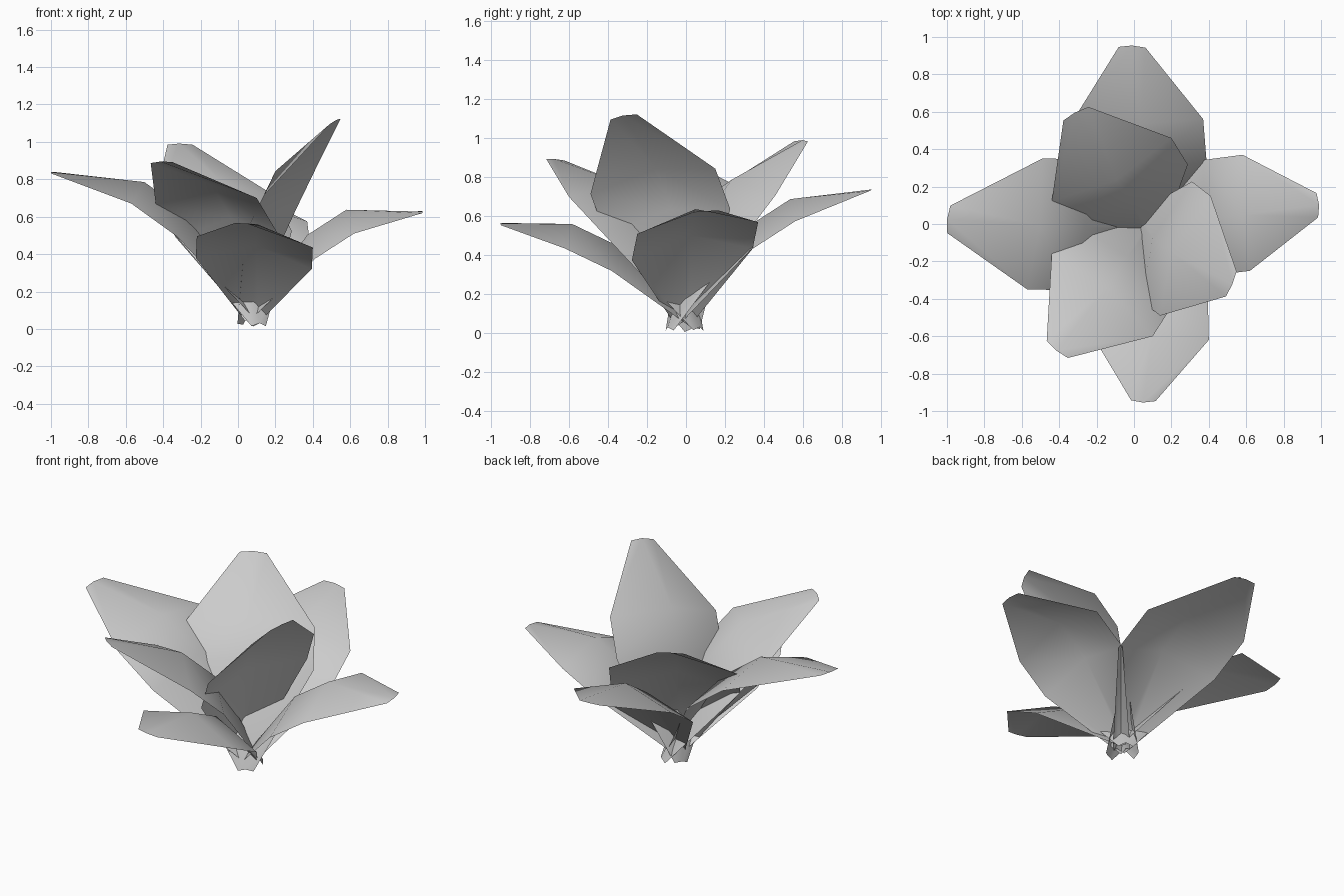
import bpy
from mathutils import Vector as V

cube = bpy.data.objects.get("Cube")
if cube:
    bpy.data.objects.remove(cube, do_unlink=True)

# One matte grey for the whole flower
grey = bpy.data.materials.new("petal_grey")
grey.use_nodes = True
grey.diffuse_color = (0.6, 0.6, 0.6, 1)
grey.node_tree.nodes["Principled BSDF"].inputs["Base Color"].default_value = (0.6, 0.6, 0.6, 1)


def petal(name, shoulder, half, tip, overlap, root_height):
    """Ridged sheet: narrow base, two wide rows and a blunt tip.
    shoulder = middle of the widest row, half = half its width as a vector,
    overlap = how far the base reaches past the flower's centre."""
    shoulder, half, tip = V(shoulder), V(half), V(tip)
    normal = half.cross(tip - shoulder).normalized()
    if normal.z < 0:
        normal, half = -normal, -half
    out = V((shoulder.x, shoulder.y, 0)).normalized()
    base = V((0.08, -0.01, root_height)) - out * overlap
    drop = base - shoulder
    middle = shoulder + V((drop.x * 0.38, drop.y * 0.38, drop.z * 0.27))
    forward = (tip - shoulder).normalized()

    # Each row: centre, width factor, offset of the raised midrib
    rows = [
        (base, 0.12, normal * 0.02),
        (middle, 1.0, normal * 0.1),
        (shoulder, 1.0, normal * 0.1),
        (tip, 0.21, forward * 0.01),
    ]
    verts = []
    for point, width, rib in rows:
        verts += [point - half * width, point + rib, point + half * width]
    faces = []
    for r in range(len(rows) - 1):
        for c in range(2):
            a = r * 3 + c
            faces.append((a, a + 1, a + 4, a + 3))

    mesh = bpy.data.meshes.new(name)
    mesh.from_pydata(verts, [], faces)
    mesh.materials.append(grey)
    mesh.shade_smooth()
    obj = bpy.data.objects.new(name, mesh)
    bpy.context.collection.objects.link(obj)


# Outer ring of spreading petals
OUTER = {
    "right": ((-0.53, 0, 0.69), (0.04, 0.35, 0.02), (-0.99, 0.025, 0.835)),
    "left": ((0.6, 0.06, 0.54), (-0.02, 0.31, 0.03), (0.98, 0.1, 0.625)),
    "front": ((0.09, -0.61, 0.465), (0.31, -0.01, -0.03), (0.05, -0.945, 0.56)),
    "back": ((0.03, 0.57, 0.595), (0.34, -0.01, -0.02), (-0.01, 0.945, 0.735)),
}
for side, shape in OUTER.items():
    petal("outer_petal_" + side, *shape, overlap=0.03, root_height=0.04)

# Inner ring of upright petals, whose bases cross below the outer ones
INNER = {
    "back": ((-0.12, 0.29, 0.71), (0.32, 0.17, 0), (-0.31, 0.59, 0.985)),
    "front": ((-0.17, -0.38, 0.685), (0.27, -0.22, 0.015), (-0.41, -0.67, 0.89)),
    "left": ((0.275, -0.17, 0.78), (0.135, 0.32, 0.065), (0.52, -0.32, 1.11)),
}
for side, shape in INNER.items():
    petal("inner_petal_" + side, *shape, overlap=0.08, root_height=0.015)
